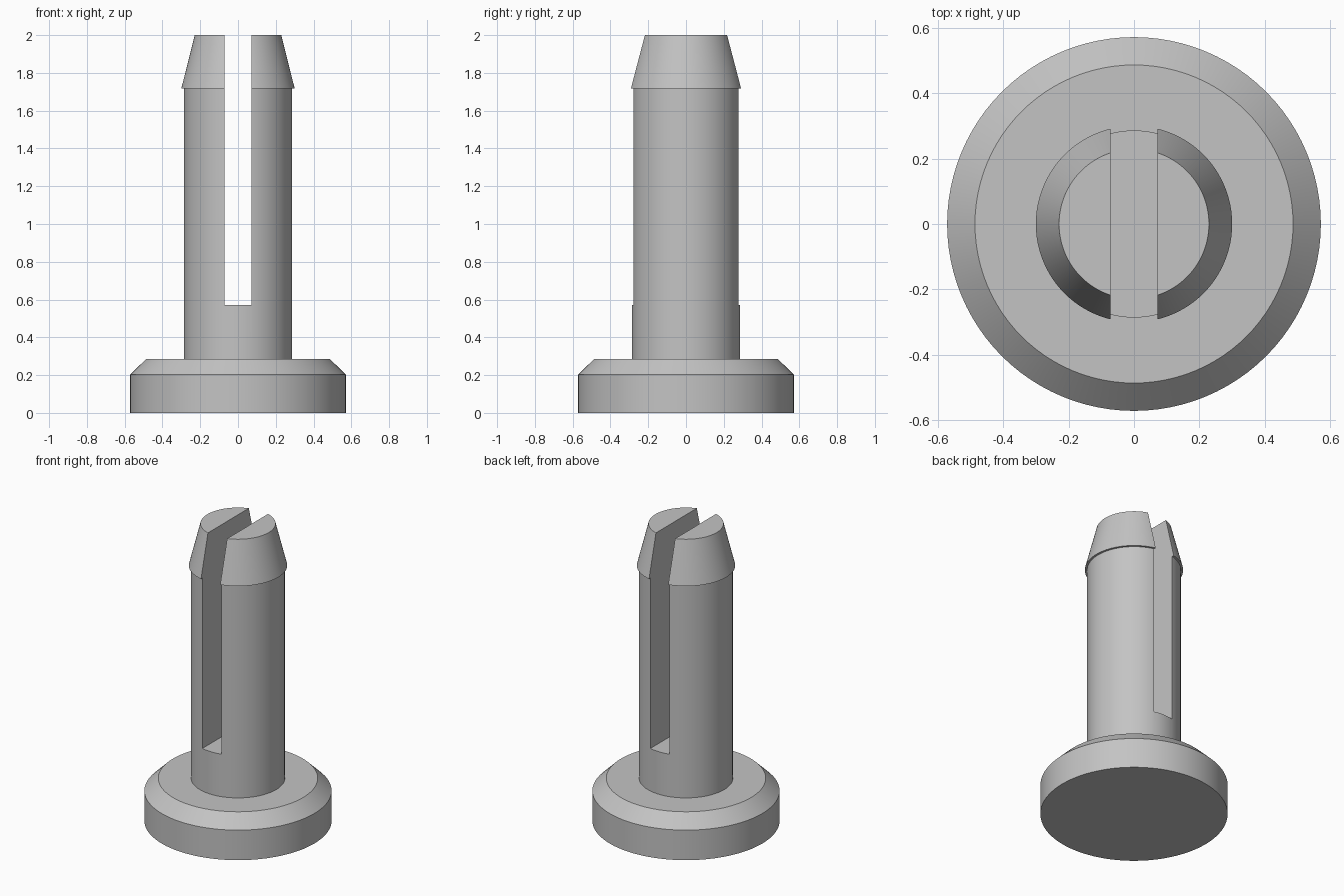
import bpy, bmesh, math

if "Cube" in bpy.data.objects:
    bpy.data.objects.remove(bpy.data.objects["Cube"])

SEGMENTS = 96

grey = bpy.data.materials.new("light_grey_plastic")
grey.diffuse_color = (0.55, 0.55, 0.55, 1)
grey.use_nodes = True
grey.node_tree.nodes["Principled BSDF"].inputs["Base Color"].default_value = grey.diffuse_color


def finish(bm, name):
    """Turn a bmesh into a named object in the scene."""
    bmesh.ops.recalc_face_normals(bm, faces=bm.faces)
    mesh = bpy.data.meshes.new(name)
    bm.to_mesh(mesh)
    bm.free()
    obj = bpy.data.objects.new(name, mesh)
    bpy.context.collection.objects.link(obj)
    return obj


def lathe(name, profile):
    """Closed solid of revolution from (radius, height) points, bottom to top."""
    bm = bmesh.new()
    rings = []
    for r, z in profile:
        rings.append([bm.verts.new((r * math.cos(2 * math.pi * i / SEGMENTS),
                                    r * math.sin(2 * math.pi * i / SEGMENTS), z))
                      for i in range(SEGMENTS)])
    for low, high in zip(rings, rings[1:]):
        for i in range(SEGMENTS):
            j = (i + 1) % SEGMENTS
            bm.faces.new((low[i], low[j], high[j], high[i]))
    bm.faces.new(rings[0][::-1])
    bm.faces.new(rings[-1])
    return finish(bm, name)


def box(name, lo, hi):
    bm = bmesh.new()
    bmesh.ops.create_cube(bm, size=1)
    for v in bm.verts:
        v.co = [(a + b) / 2 + c * (b - a) for a, b, c in zip(lo, hi, v.co)]
    return finish(bm, name)


# Pin: chamfered flange, round shaft and tapered snap head in one turned solid
pin = lathe("split_pin", [
    (0.571, 0), (0.571, 0.202), (0.486, 0.286),   # flange
    (0.286, 0.286), (0.286, 1.718),               # shaft
    (0.300, 1.718), (0.229, 2.0),                 # snap head
])
pin.data.materials.append(grey)

# Slot that splits the shaft into two prongs, open front to back and at the top
slot = box("slot_cutter", (-0.0715, -0.5, 0.572), (0.0715, 0.5, 2.2))
slot.data.materials.append(grey)
slot.hide_render = True
cut = pin.modifiers.new("slot", 'BOOLEAN')
cut.operation = 'DIFFERENCE'
cut.solver = 'EXACT'
cut.object = slot

bpy.ops.object.select_all(action='DESELECT')
pin.select_set(True)
bpy.context.view_layer.objects.active = pin
bpy.ops.object.modifier_apply(modifier=cut.name)
bpy.data.objects.remove(slot)

# Smooth round walls, crisp rims
bpy.ops.object.shade_smooth_by_angle(angle=math.radians(30))
